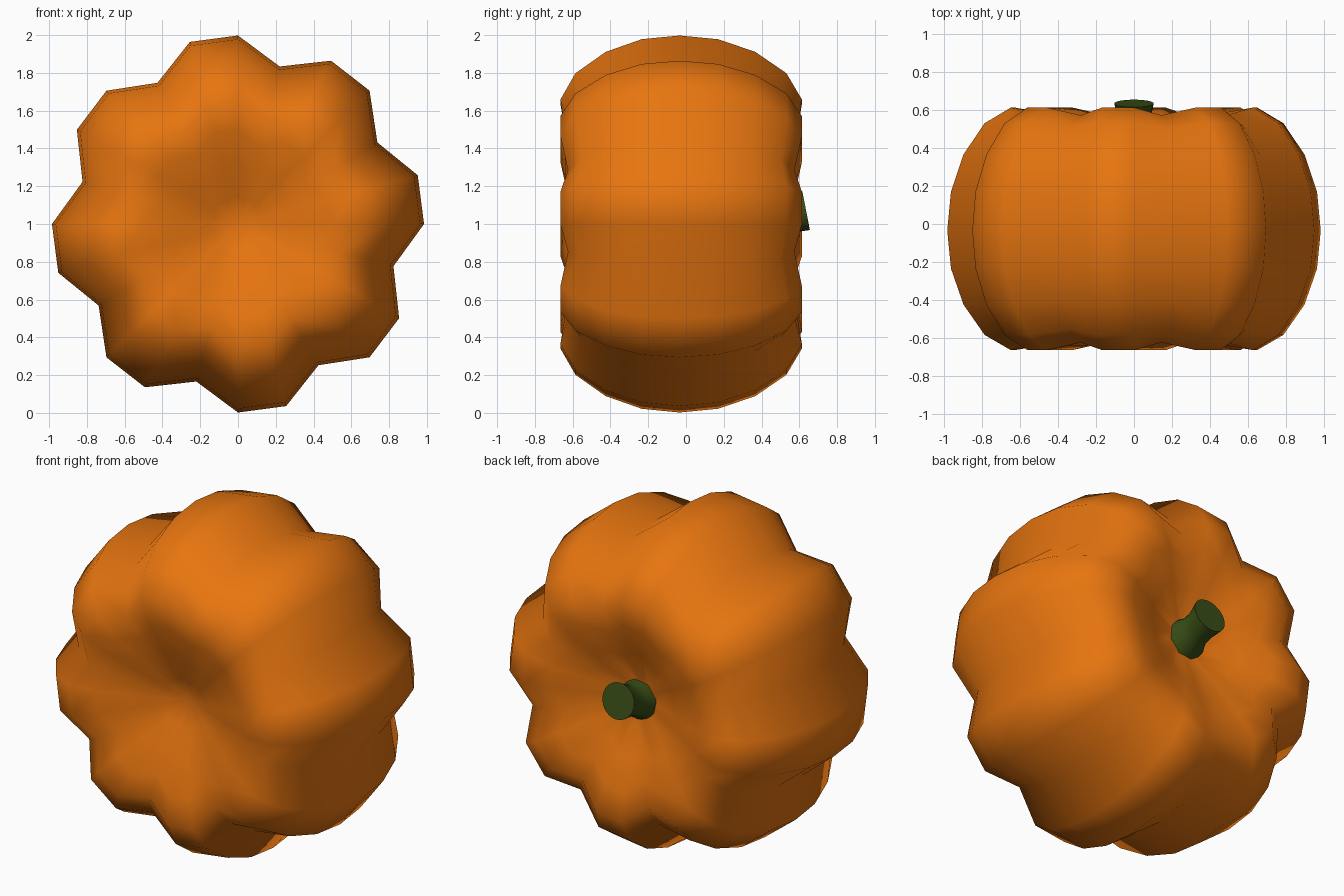
import bpy, bmesh, math
from mathutils import Vector

if "Cube" in bpy.data.objects:
    bpy.data.objects.remove(bpy.data.objects["Cube"])


def material(name, rgb):
    m = bpy.data.materials.new(name)
    m.diffuse_color = (*rgb, 1)
    m.use_nodes = True
    m.node_tree.nodes["Principled BSDF"].inputs["Base Color"].default_value = m.diffuse_color
    return m


def make_object(name, bm, mat, angle):
    bmesh.ops.recalc_face_normals(bm, faces=bm.faces)
    me = bpy.data.meshes.new(name)
    bm.to_mesh(me)
    bm.free()
    me.materials.append(mat)
    ob = bpy.data.objects.new(name, me)
    bpy.context.collection.objects.link(ob)
    bpy.ops.object.select_all(action='DESELECT')
    ob.select_set(True)
    bpy.context.view_layer.objects.active = ob
    bpy.ops.object.shade_smooth_by_angle(angle=math.radians(angle))
    return ob


def bridge(bm, a, b):
    n = len(a)
    for i in range(n):
        j = (i + 1) % n
        bm.faces.new((a[i], a[j], b[j], b[i]))


orange = material("pumpkin_orange", (0.80, 0.178, 0.005))
green = material("stem_green", (0.04, 0.075, 0.008))

# Pumpkin body: lathe about the y axis, every third meridian pulled in as a groove
SEG = 24
MID_Y = -0.035
# (radius, y offset, groove dip in y), front to back
front = [(0.15, -0.47, 0.01), (0.32, -0.54, 0.025), (0.50, -0.605, 0.04),
         (0.66, -0.63, 0.04), (0.80, -0.55, 0.03), (0.913, -0.39, 0.015),
         (0.98, -0.20, 0.0)]
back = [(r, -y * 1.03, d) for r, y, d in reversed(front)]
profile = front + [(1.0, 0.0, 0.0)] + back

bm = bmesh.new()
rings = []
for r, y, dip in profile:
    ring = []
    for k in range(SEG):
        a = math.radians(90 + 15 * k)
        groove = k % 3 == 2
        rr = r * (0.865 if groove else 1.0)
        yy = y - math.copysign(dip, y) if groove else y
        ring.append(bm.verts.new((0.985 * rr * math.cos(a), yy + MID_Y,
                                  1.0 + 0.998 * rr * math.sin(a))))
    rings.append(ring)
for a, b in zip(rings, rings[1:]):
    bridge(bm, a, b)
# dimple centres
for ring, y in ((rings[0], -0.445), (rings[-1], 0.48)):
    pole = bm.verts.new((0, y + MID_Y if y > 0 else y, 1.0))
    for i in range(SEG):
        bm.faces.new((ring[i], ring[(i + 1) % SEG], pole))
make_object("pumpkin_body", bm, orange, 180)

# Stem: flared, slightly bent up and tilted, set in the rear dimple
bm = bmesh.new()
rings = []
for y, z, r, tilt in [(0.40, 1.0, 0.12, 0), (0.455, 1.01, 0.112, 3),
                      (0.50, 1.025, 0.09, 6), (0.56, 1.043, 0.088, 9),
                      (0.636, 1.07, 0.104, 11)]:
    t = math.radians(tilt)
    up = Vector((0, -math.sin(t), math.cos(t)))
    ring = []
    for k in range(24):
        a = math.tau * k / 24
        p = Vector((0, y, z)) + Vector((1, 0, 0)) * r * math.cos(a) + up * r * math.sin(a)
        ring.append(bm.verts.new(p))
    rings.append(ring)
for a, b in zip(rings, rings[1:]):
    bridge(bm, a, b)
bm.faces.new(rings[0])
bm.faces.new(rings[-1])
make_object("stem", bm, green, 40)
